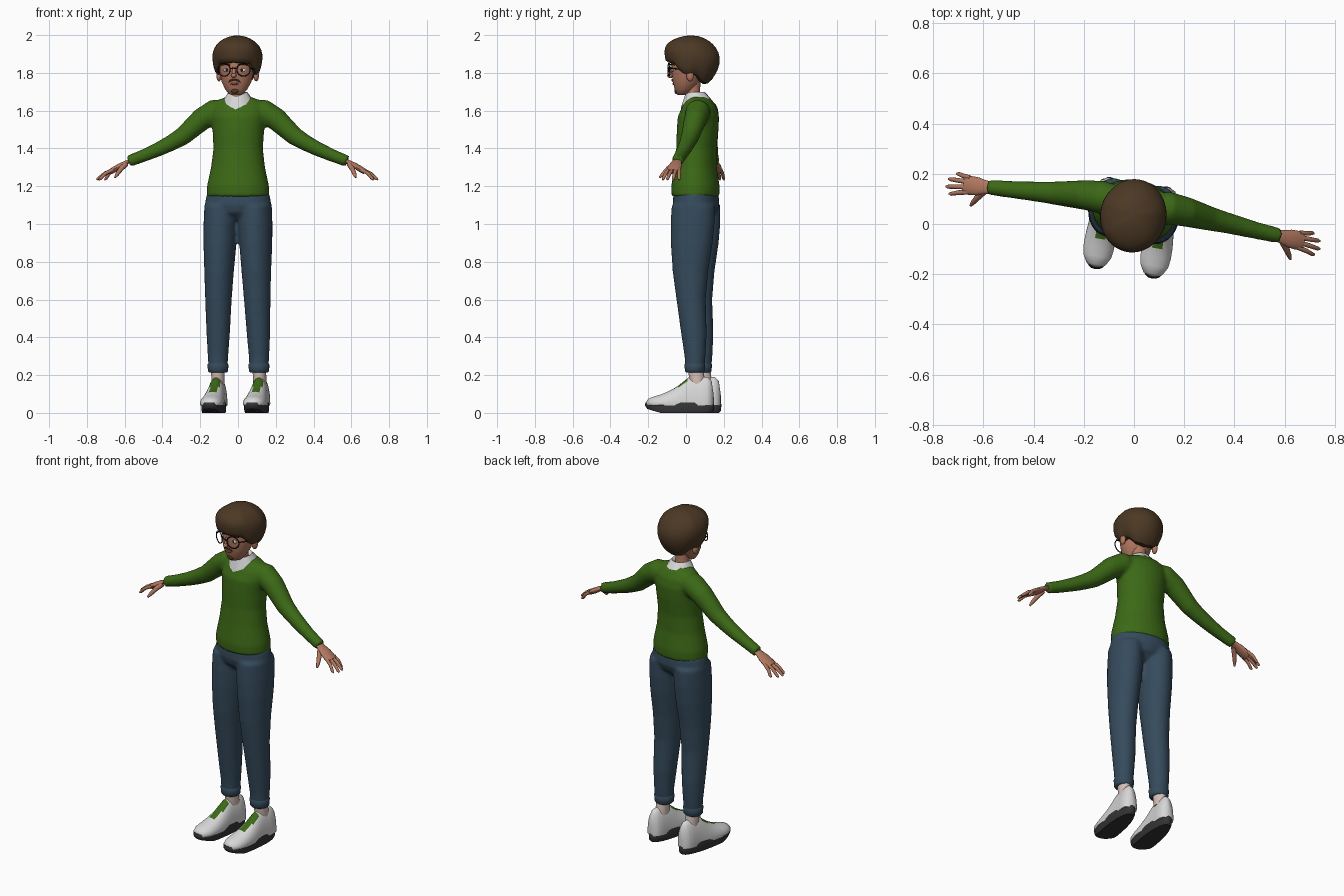
import bpy, bmesh, math
from mathutils import Vector, Matrix

if "Cube" in bpy.data.objects:
    bpy.data.objects.remove(bpy.data.objects["Cube"])

# The whole figure stands turned slightly about the vertical
TURN = Matrix.Translation((0, 0.05, 0)) @ Matrix.Rotation(math.radians(-9.5), 4, "Z")


def material(name, rgb):
    m = bpy.data.materials.new(name)
    m.use_nodes = True
    m.diffuse_color = (*rgb, 1)
    m.node_tree.nodes["Principled BSDF"].inputs["Base Color"].default_value = (*rgb, 1)
    return m


GREEN = material("sweater green", (.045, .14, .008))
DENIM = material("denim blue", (.036, .07, .108))
SKIN = material("skin", (.44, .185, .115))
HAIR = material("hair brown", (.072, .04, .018))
WHITE = material("off white", (.68, .68, .68))
SOLE = material("sole charcoal", (.035, .035, .038))
SOCK = material("pale sock", (.66, .52, .47))
BLACK = material("frame black", (.012, .01, .01))
LIP = material("lip red", (.27, .075, .055))


def ring(c, ax, ay, n=28):
    angles = [math.tau * i / n for i in range(n)]
    return [Vector(c) + Vector(ax) * math.cos(a) + Vector(ay) * math.sin(a) for a in angles]


def loft(bm, rings, caps=True):
    rows = [[bm.verts.new(p) for p in r] for r in rings]
    n = len(rows[0])
    for a, b in zip(rows, rows[1:]):
        for i in range(n):
            j = (i + 1) % n
            bm.faces.new((a[i], a[j], b[j], b[i]))
    if caps:
        bm.faces.new(rows[0])
        bm.faces.new(rows[-1])


def column(bm, table, side=1, n=28):
    """Upright loft from rows of height, half width, half depth, x, y."""
    loft(bm, [ring((x * side, y, z), (w, 0, 0), (0, d, 0), n) for z, w, d, x, y in table])


def tube(bm, table, side=1, n=14, flat=1.0):
    """Loft along a path of x, y, z, radius; flat squashes it across its width."""
    pts = [Vector((x * side, y, z)) for x, y, z, r in table]
    rings = []
    for i, row in enumerate(table):
        d = (pts[min(i + 1, len(pts) - 1)] - pts[max(i - 1, 0)]).normalized()
        ref = Vector((0, 1, 0)) if abs(d.y) < .8 else Vector((0, 0, 1))
        across = (ref - d * ref.dot(d)).normalized()
        rings.append(ring(pts[i], across * row[3], d.cross(across) * row[3] * flat, n))
    loft(bm, rings)


def ball(bm, c, r):
    m = Matrix.Translation(c) @ Matrix.Diagonal((*r, 1))
    bmesh.ops.create_uvsphere(bm, u_segments=16, v_segments=10, radius=1, matrix=m)


def finish(name, bm, mat, voxel=0, extra=None, rule=None, angle=50):
    bmesh.ops.recalc_face_normals(bm, faces=bm.faces)
    if rule:
        for f in bm.faces:
            f.material_index = int(rule(f.calc_center_median()))
    bm.transform(TURN)
    me = bpy.data.meshes.new(name)
    bm.to_mesh(me)
    bm.free()
    ob = bpy.data.objects.new(name, me)
    bpy.context.collection.objects.link(ob)
    for m in (mat, extra):
        if m:
            me.materials.append(m)
    bpy.ops.object.select_all(action="DESELECT")
    ob.select_set(True)
    bpy.context.view_layer.objects.active = ob
    bpy.ops.object.shade_smooth_by_angle(angle=math.radians(angle))
    if voxel:
        rm = ob.modifiers.new("fuse", "REMESH")
        rm.mode, rm.voxel_size, rm.use_smooth_shade = "VOXEL", voxel, True
        sm = ob.modifiers.new("soften", "SMOOTH")
        sm.factor, sm.iterations = .5, 5
    return ob


def table_at(table, x):
    for (x0, y0), (x1, y1) in zip(table, table[1:]):
        if x <= x1:
            return y0 + (y1 - y0) * (x - x0) / (x1 - x0)
    return table[-1][1]


# Sweater: torso and both sleeves fused into one skin
bm = bmesh.new()
column(bm, [(1.145, .168, .126, 0, 0), (1.2, .166, .127, 0, 0), (1.3, .144, .112, 0, 0),
            (1.4, .132, .106, 0, .005), (1.5, .138, .11, 0, .012), (1.57, .148, .108, 0, .016),
            (1.62, .145, .09, 0, .022), (1.655, .115, .068, 0, .02), (1.675, .06, .05, 0, .015)])
for s in (1, -1):
    tube(bm, [(.06, .03, 1.61, .05), (.13, .035, 1.595, .066), (.2, .033, 1.555, .06),
              (.3, .022, 1.465, .049), (.36, .017, 1.43, .043), (.42, .012, 1.4, .039),
              (.5, .005, 1.365, .034), (.587, 0, 1.332, .031)], s, 20)
finish("sweater", bm, GREEN, .01)

# Trousers: hips and legs fused
bm = bmesh.new()
column(bm, [(1.02, .03, .06, 0, 0), (1.06, .13, .108, 0, 0), (1.1, .178, .122, 0, .003),
            (1.15, .17, .119, 0, .003), (1.2, .145, .105, 0, 0)])
for s in (1, -1):
    column(bm, [(.225, .05, .05, .11, .015), (.3, .054, .056, .11, .016), (.42, .062, .068, .108, .01),
                (.6, .07, .078, .104, -.006), (.75, .078, .095, .1, -.01), (.9, .087, .112, .096, -.004),
                (1.0, .09, .117, .093, 0), (1.1, .088, .115, .091, .003)], s)
finish("trousers", bm, DENIM, .01)

# Shoe outline: broad round toe, narrower heel
def sole_ring(z, k):
    out = []
    for i in range(36):
        a = math.tau * i / 36
        c, q = math.cos(a), math.sin(a)
        y = -.066 + .186 * k * math.copysign(abs(c) ** .85, c)
        w = (.056 - .009 * c) * k
        lift = max(0, -y - .16) * .28
        out.append(Vector((w * math.copysign(abs(q) ** .8, q), y, z + lift * (z < .04))))
    return out


UPPER = [(-.243, .012, .06), (-.232, .038, .076), (-.2, .056, .088), (-.165, .061, .098),
         (-.13, .061, .112), (-.1, .059, .127), (-.07, .056, .146), (-.045, .053, .166),
         (-.02, .05, .186), (.01, .047, .193), (.05, .046, .192), (.085, .044, .19),
         (.105, .034, .17), (.116, .012, .1)]
for s, label in ((1, "left"), (-1, "right")):
    foot = Matrix.Translation((.115 * s, 0, 0))

    bm = bmesh.new()
    loft(bm, [sole_ring(0, .93), sole_ring(.012, .99), sole_ring(.045, 1), sole_ring(.056, .97)])
    bm.transform(foot)
    finish(label + "_sole", bm, SOLE, angle=40)

    bm = bmesh.new()
    sections = []
    for y, w, h in UPPER:
        pts = ring((0, y, .05), (w, 0, 0), (0, 0, h - .05), 36)
        for p in pts:
            p.z = max(p.z, .04)
        sections.append(pts)
    loft(bm, sections)
    bm.transform(foot)
    finish(label + "_shoe", bm, WHITE, extra=GREEN,
           rule=lambda c: abs(c.x - .115 * s) < .024 and -.13 < c.y < -.015 and c.z > .08)

    # Sock and rolled trouser cuff
    bm = bmesh.new()
    column(bm, [(.15, .035, .042, .112, .03), (.25, .036, .04, .111, .018)], s)
    finish(label + "_sock", bm, SOCK)
    bm = bmesh.new()
    column(bm, [(.213, .046, .046, .11, .015), (.22, .053, .052, .11, .015),
                (.255, .056, .055, .11, .015), (.264, .05, .05, .11, .015)], s)
    finish(label + "_cuff", bm, DENIM)

    # Hand: flat palm, four fingers and a thumb
    bm = bmesh.new()
    tube(bm, [(.57, 0, 1.338, .024), (.6, -.002, 1.325, .027), (.63, -.004, 1.308, .036),
              (.66, -.006, 1.29, .038), (.682, -.006, 1.277, .034)], s, 16, .42)
    for y, tip_x, tip_y in ((-.033, .738, -.051), (-.013, .755, -.025), (.007, .75, .006), (.024, .722, .032)):
        mid = (.67 + tip_x) / 2
        tube(bm, [(.665, y, 1.288, .01), (mid, (y + tip_y) / 2, 1.268, .0095),
                  (tip_x - .008, tip_y, 1.24, .008), (tip_x, tip_y, 1.234, .004)], s, 10)
    tube(bm, [(.6, -.015, 1.318, .015), (.622, -.045, 1.29, .013), (.638, -.07, 1.262, .01),
              (.646, -.085, 1.246, .005)], s, 10)
    finish(label + "_hand", bm, SKIN)

# Neck, face, nose and ears
bm = bmesh.new()
column(bm, [(1.62, .045, .045, 0, 0), (1.68, .038, .038, 0, -.015), (1.76, .042, .042, 0, -.015)])
finish("neck", bm, SKIN)
bm = bmesh.new()
column(bm, [(1.682, .02, .02, 0, -.075), (1.69, .04, .036, 0, -.064), (1.715, .06, .055, 0, -.056),
            (1.755, .08, .075, 0, -.046), (1.81, .09, .085, 0, -.042), (1.86, .094, .09, 0, -.036),
            (1.92, .08, .08, 0, -.03)])
ball(bm, (0, -.134, 1.786), (.014, .018, .013))
tube(bm, [(0, -.134, 1.788, .011), (0, -.125, 1.83, .008)])
for s in (1, -1):
    ball(bm, (.1 * s, -.012, 1.785), (.014, .02, .03))
finish("head", bm, SKIN)

# Full bowl-shaped hair, cut high over the face and low at the nape
RIM = [(0, 1.85), (50, 1.843), (66, 1.8), (88, 1.775), (105, 1.785), (135, 1.74), (180, 1.73)]
BASE = [(0, .95), (60, .9), (100, .8), (140, .62), (180, .52)]
PROFILE = [(.06, -.55), (0, 0), (.22, .62), (.45, 1), (.66, .95), (.83, .74), (.94, .44), (.99, .16)]
rings = []
for t, blend in PROFILE:
    row = []
    for i in range(48):
        a = math.tau * i / 48
        deg = abs(math.degrees(a if a <= math.pi else a - math.tau))
        base, rim = table_at(BASE, deg), table_at(RIM, deg)
        k = base * (1 + blend) if blend < 0 else base + (1 - base) * blend
        if t > .5:
            k = blend
        row.append(Vector((.135 * k * math.sin(a), -.016 - .15 * k * math.cos(a), rim + (2.0 - rim) * t)))
    rings.append(row)
bm = bmesh.new()
loft(bm, rings)
ob = finish("hair", bm, HAIR, angle=70)
ob.modifiers.new("round", "SUBSURF").render_levels = 1

# Eyebrows, moustache and goatee
bm = bmesh.new()
for s in (1, -1):
    tube(bm, [(.022, -.124, 1.843, .004), (.045, -.118, 1.849, .006), (.07, -.1, 1.842, .003)], s, 8)
    tube(bm, [(0, -.125, 1.765, .004), (.018, -.121, 1.761, .005), (.034, -.11, 1.75, .002)], s, 8)
ball(bm, (0, -.099, 1.704), (.021, .014, .017))
finish("facial_hair", bm, HAIR)

bm = bmesh.new()
ball(bm, (0, -.116, 1.742), (.022, .007, .006))
finish("lips", bm, LIP)

# Eyes behind round spectacles
bm, iris, frame = bmesh.new(), bmesh.new(), bmesh.new()
for s in (1, -1):
    ball(bm, (.042 * s, -.114, 1.815), (.017, .007, .01))
    ball(iris, (.041 * s, -.119, 1.815), (.007, .004, .008))
    pts = ring((.052 * s, -.133, 1.817), (.034 * s, .012, 0), (0, 0, .034), 24)
    out = Vector((.33 * s, -.94, 0))
    rims = []
    for p in pts:
        d = (p - Vector((.052 * s, -.133, 1.817))).normalized()
        rims.append(ring(p, d * .003, out * .003, 6))
    loft(frame, rims + [rims[0]], caps=False)
    tube(frame, [(.086, -.121, 1.825, .003), (.1, -.07, 1.82, .003), (.103, 0, 1.812, .003)], s, 6)
tube(frame, [(-.018, -.144, 1.822, .003), (0, -.148, 1.826, .003), (.018, -.144, 1.822, .003)], 1, 6)
finish("eyes", bm, WHITE)
finish("irises", iris, BLACK)
finish("spectacles", frame, BLACK)

# Shirt collar with a lower, pointed front
bm = bmesh.new()
low, top, inner = [], [], []
for i in range(32):
    a = math.tau * i / 32
    front = max(0, math.cos(a))
    x, y = math.sin(a), -math.cos(a)
    dip = .052 * front ** 2 + (.006 if i % 4 == 0 else 0)
    low.append(Vector((.074 * x, .002 + .08 * y, 1.664 - dip)))
    top.append(Vector((.05 * x, -.004 + .054 * y, 1.698 - .025 * front ** 3)))
    inner.append(Vector((.036 * x, -.008 + .038 * y, 1.68 - .025 * front ** 3)))
loft(bm, [low, top, inner], caps=False)
finish("collar", bm, WHITE, angle=40)
